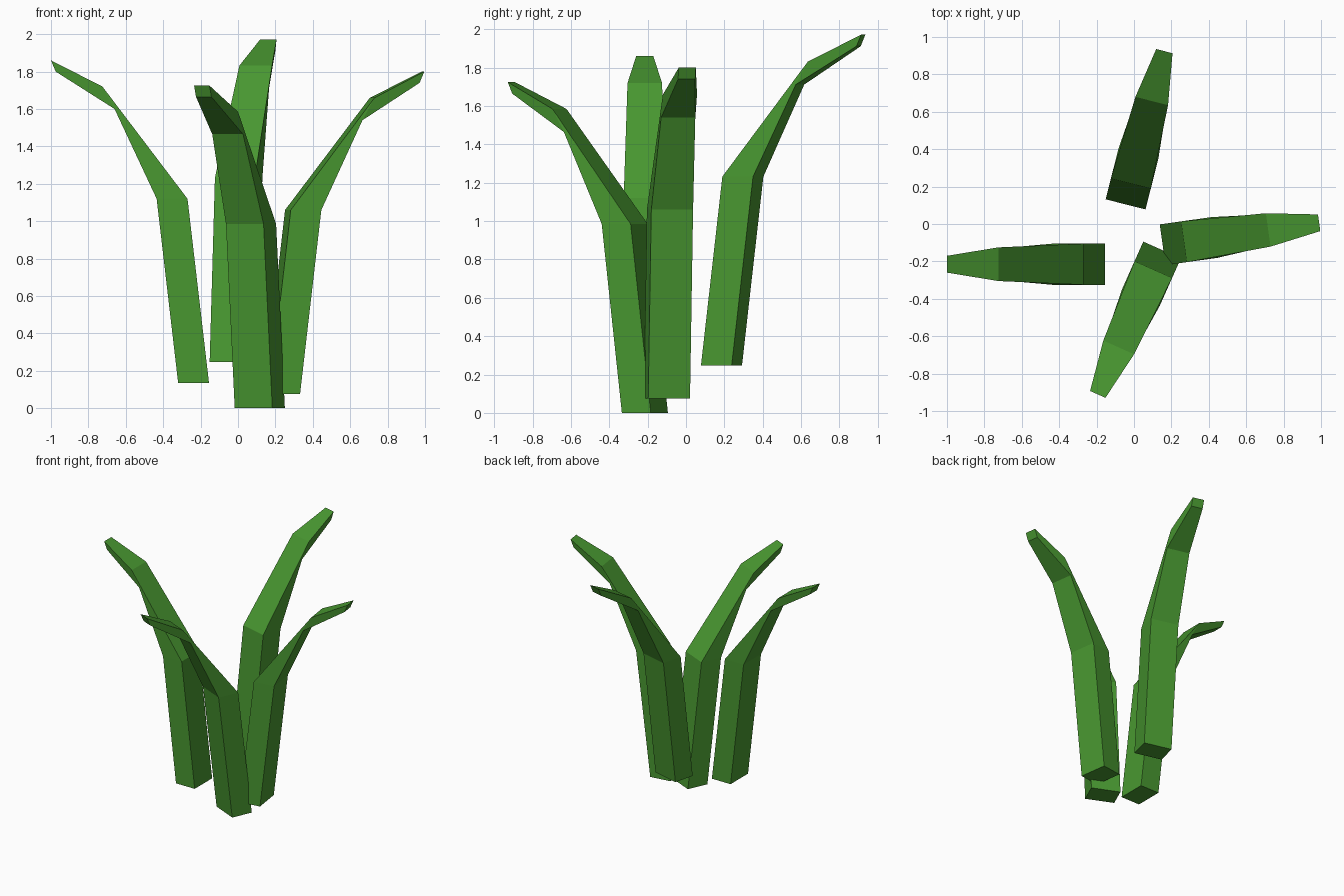
import bpy, bmesh
from math import radians
from mathutils import Matrix

cube = bpy.data.objects.get("Cube")
if cube:
    bpy.data.objects.remove(cube, do_unlink=True)

# Single leaf colour
green = bpy.data.materials.new("leaf_green")
colour = (0.065, 0.31, 0.03, 1)
green.use_nodes = True
green.diffuse_color = colour
for node in green.node_tree.nodes:
    if node.type == 'BSDF_PRINCIPLED':
        node.inputs["Base Color"].default_value = colour
        node.inputs["Roughness"].default_value = 0.9

# Blade sections from root to tip: inner (reach, height), outer (reach, height), half width
SECTIONS = [
    ((0, 0), (0.165, 0), 0.11),
    ((0.115, 0.985), (0.28, 0.985), 0.11),
    ((0.57, 1.585), (0.505, 1.465), 0.09),
    ((0.845, 1.725), (0.82, 1.665), 0.045),
]


def make_blade(name, location, angle):
    """Loft the square sections into a bent blade that leans along its own +x."""
    bm = bmesh.new()
    rings = []
    for inner, outer, w in SECTIONS:
        corners = [(inner, -w), (outer, -w), (outer, w), (inner, w)]
        rings.append([bm.verts.new((p[0], y, p[1])) for p, y in corners])
    for low, high in zip(rings, rings[1:]):
        for i in range(4):
            j = (i + 1) % 4
            bm.faces.new((low[i], low[j], high[j], high[i]))
    bm.faces.new(rings[0][::-1])
    bm.faces.new(rings[-1])
    bmesh.ops.recalc_face_normals(bm, faces=bm.faces)
    bm.transform(Matrix.Translation(location) @ Matrix.Rotation(radians(angle), 4, 'Z'))
    mesh = bpy.data.meshes.new(name)
    bm.to_mesh(mesh)
    bm.free()
    mesh.materials.append(green)
    bpy.context.collection.objects.link(bpy.data.objects.new(name, mesh))


# Four blades fanning outwards at different heights
make_blade("right_blade", (-0.155, -0.215, 0.135), 180)
make_blade("left_blade", (0.153, -0.111, 0.075), 8)
make_blade("front_blade", (0.15, -0.139, 0), 246)
make_blade("back_blade", (-0.045, 0.105, 0.247), 75.8)
